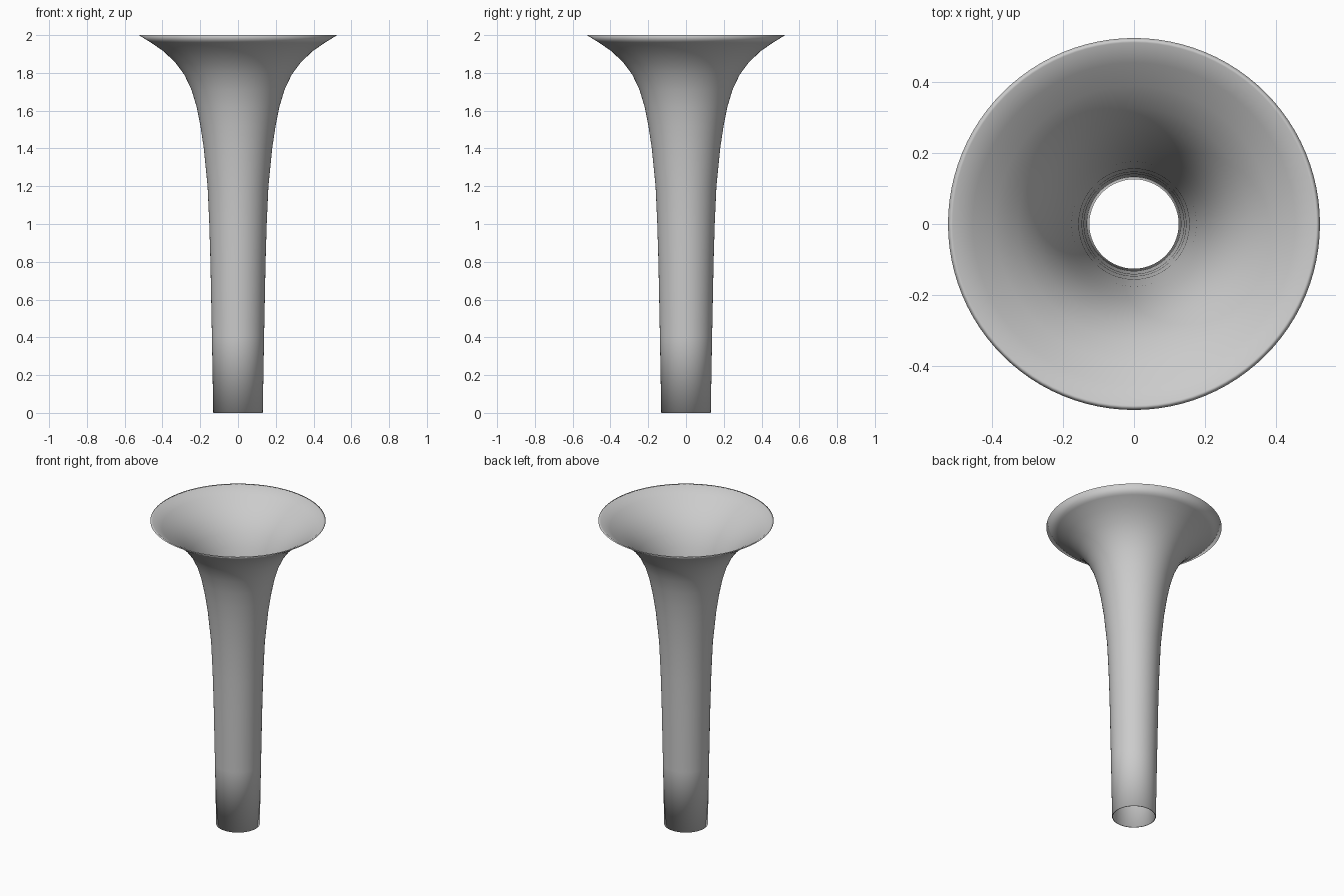
import bpy
import bmesh
from math import pi

cube = bpy.data.objects.get("Cube")
if cube:
    bpy.data.objects.remove(cube, do_unlink=True)

# Plain grey metal
grey = bpy.data.materials.new("grey metal")
grey.use_nodes = True
colour = (0.6, 0.6, 0.6, 1)
grey.diffuse_color = colour
grey.node_tree.nodes["Principled BSDF"].inputs["Base Color"].default_value = colour

# Flare outline as (radius, height), with a thin wall and a narrow lip
outer = [(0.131, 0), (0.138, 0.4), (0.146, 0.8), (0.152, 1.0), (0.161, 1.2),
         (0.181, 1.4), (0.199, 1.52), (0.219, 1.62), (0.246, 1.71),
         (0.284, 1.79), (0.332, 1.855), (0.395, 1.915), (0.46, 1.96),
         (0.525, 2.0)]
wall = 0.005
inner = [(r - wall, z) for r, z in outer[:-1]] + [(0.512, 2.0)]
profile = outer + inner[::-1]

# Spin the closed outline into the bell
bm = bmesh.new()
verts = [bm.verts.new((r, 0, z)) for r, z in profile]
edges = [bm.edges.new((v, verts[i - 1])) for i, v in enumerate(verts)]
bmesh.ops.spin(bm, geom=verts + edges, cent=(0, 0, 0), axis=(0, 0, 1),
               angle=2 * pi, steps=96, use_merge=True)
bmesh.ops.remove_doubles(bm, verts=bm.verts, dist=0.0001)
bmesh.ops.recalc_face_normals(bm, faces=bm.faces)
for face in bm.faces:
    face.smooth = True

mesh = bpy.data.meshes.new("horn_bell")
bm.to_mesh(mesh)
bm.free()
mesh.materials.append(grey)
bell = bpy.data.objects.new("horn_bell", mesh)
bpy.context.collection.objects.link(bell)
